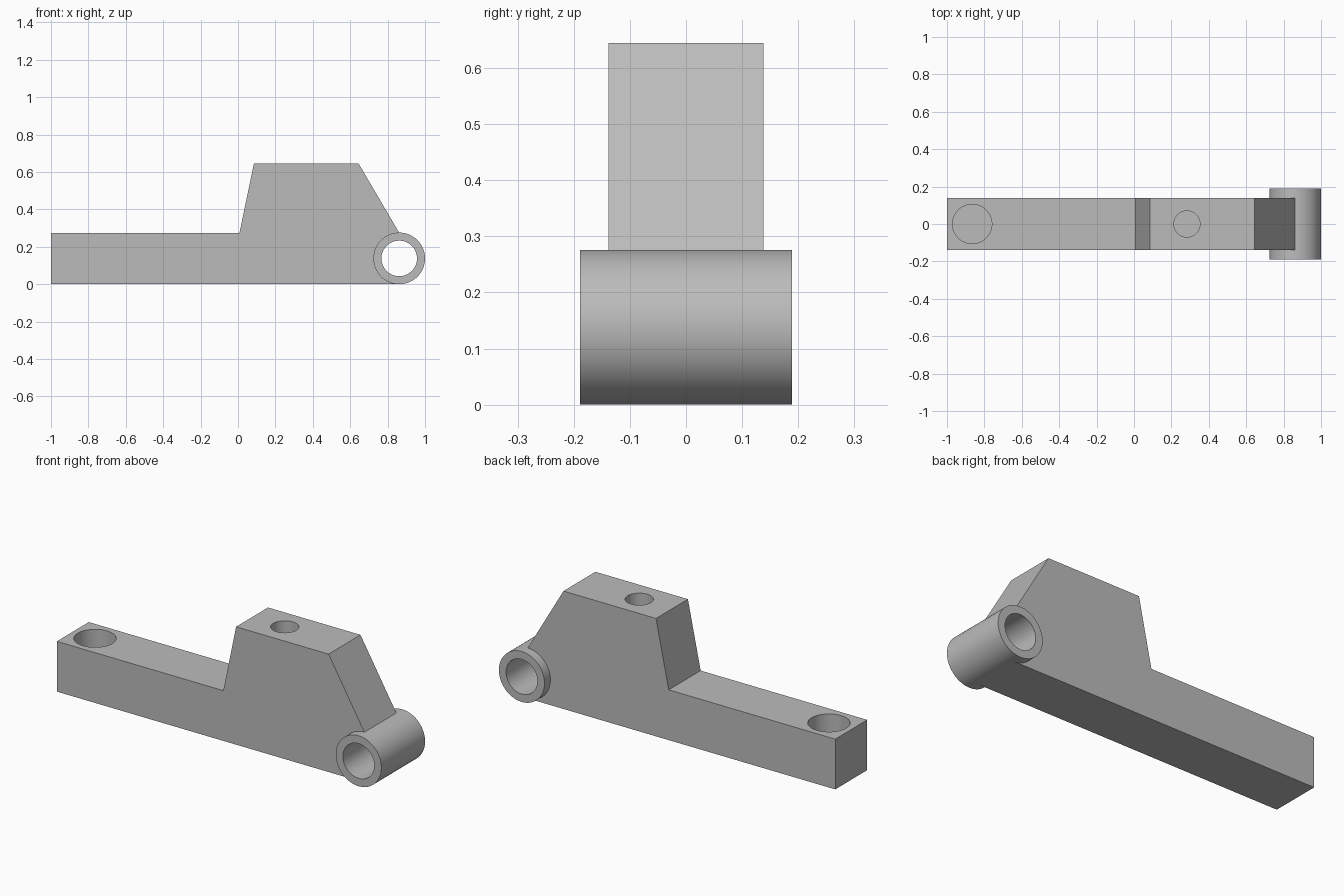
import bpy
import bmesh
from math import radians

cube = bpy.data.objects.get("Cube")
if cube:
    bpy.data.objects.remove(cube, do_unlink=True)

grey = bpy.data.materials.new("plain grey")
grey.use_nodes = True
tone = (0.5, 0.5, 0.5, 1)
grey.diffuse_color = tone
grey.node_tree.nodes["Principled BSDF"].inputs["Base Color"].default_value = tone

ARM_HEIGHT = 0.275
TOP = 0.645
HALF_WIDTH = 0.138
BARREL = (0.862, 0, 0.138)


def cylinder(name, radius, length, centre, along_y=False):
    bpy.ops.mesh.primitive_cylinder_add(
        vertices=96, radius=radius, depth=length, location=centre,
        rotation=(radians(90) if along_y else 0, 0, 0))
    obj = bpy.context.object
    obj.name = name
    return obj


def cut(target, cutter):
    cutter.hide_render = True
    bpy.context.view_layer.objects.active = target
    mod = target.modifiers.new("cut", "BOOLEAN")
    mod.operation = "DIFFERENCE"
    mod.solver = "EXACT"
    mod.object = cutter
    bpy.ops.object.modifier_apply(modifier=mod.name)
    bpy.data.objects.remove(cutter, do_unlink=True)


def finish(obj):
    obj.data.materials.clear()
    obj.data.materials.append(grey)
    bpy.ops.object.select_all(action="DESELECT")
    obj.select_set(True)
    bpy.context.view_layer.objects.active = obj
    bpy.ops.object.shade_smooth_by_angle(angle=radians(30))


# Body: side profile extruded across the width
profile = [(-1, 0), (BARREL[0], 0), (BARREL[0], ARM_HEIGHT), (0.645, TOP),
           (0.085, TOP), (0.008, ARM_HEIGHT), (-1, ARM_HEIGHT)]
bm = bmesh.new()
face = bm.faces.new([bm.verts.new((x, -HALF_WIDTH, z)) for x, z in profile])
sides = bmesh.ops.extrude_face_region(bm, geom=[face])["geom"]
bmesh.ops.translate(bm, vec=(0, 2 * HALF_WIDTH, 0),
                    verts=[v for v in sides if isinstance(v, bmesh.types.BMVert)])
bmesh.ops.recalc_face_normals(bm, faces=bm.faces[:])
mesh = bpy.data.meshes.new("body")
bm.to_mesh(mesh)
bm.free()
body = bpy.data.objects.new("body", mesh)
bpy.context.collection.objects.link(body)

# Blind holes in the arm and the raised block, and room for the barrel's bore
for x, top, radius, depth in [(-0.865, ARM_HEIGHT, 0.105, 0.2),
                              (0.283, TOP, 0.07, 0.3)]:
    cut(body, cylinder("hole_cutter", radius, 2 * depth, (x, 0, top)))
cut(body, cylinder("barrel_clearance", 0.115, 1, BARREL, True))
finish(body)

# Pivot barrel: a tube across the low end
barrel = cylinder("pivot_barrel", 0.138, 0.378, BARREL, True)
cut(barrel, cylinder("bore_cutter", 0.095, 1, BARREL, True))
finish(barrel)
